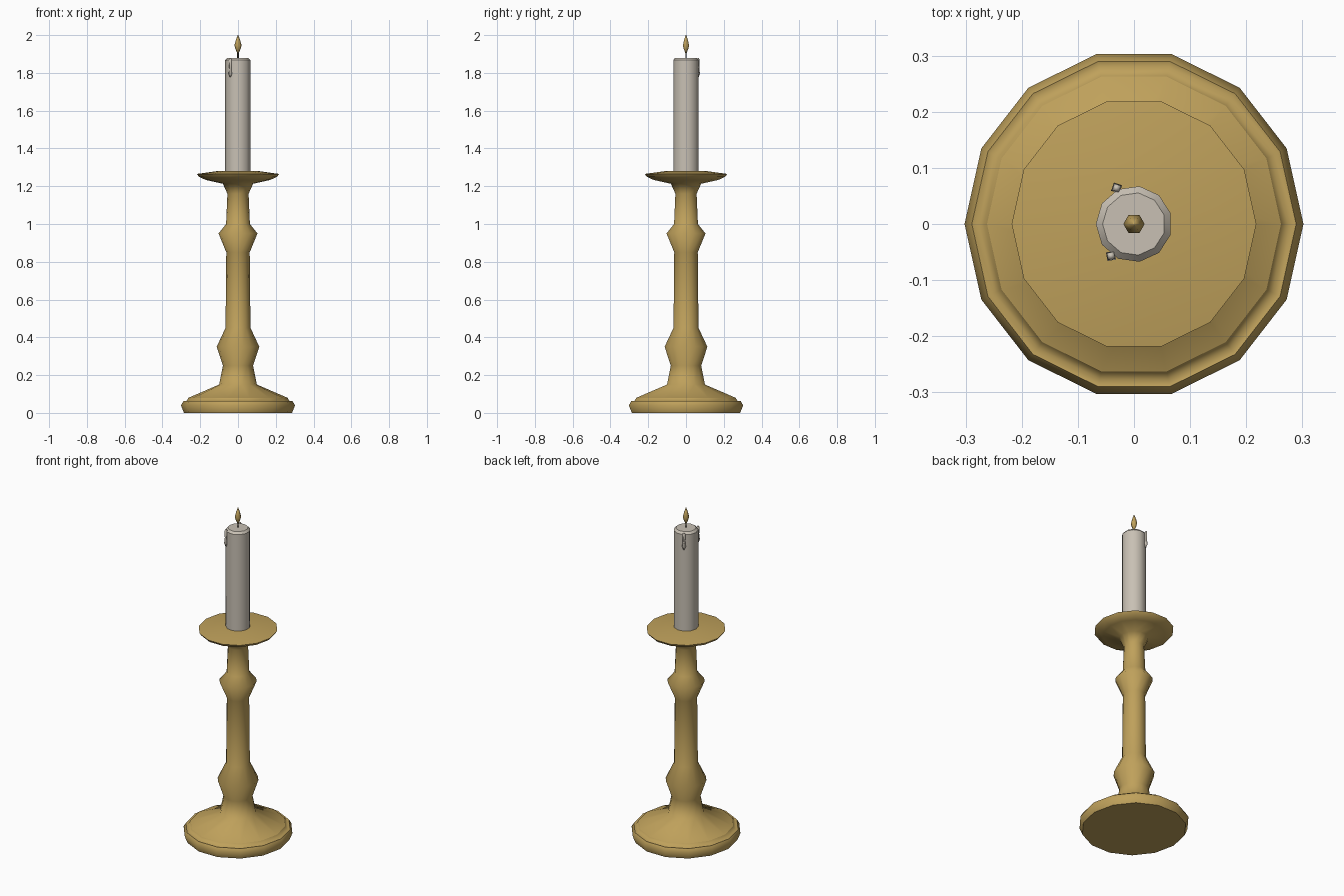
import bpy, bmesh, math

if "Cube" in bpy.data.objects:
    bpy.data.objects.remove(bpy.data.objects["Cube"])

def material(name, rgb):
    m = bpy.data.materials.new(name)
    m.diffuse_color = (*rgb, 1)
    m.use_nodes = True
    m.node_tree.nodes["Principled BSDF"].inputs["Base Color"].default_value = m.diffuse_color
    return m

BRASS = material("brass", (0.52, 0.355, 0.105))
WAX = material("wax", (0.58, 0.53, 0.455))
WICK = material("dark wick", (0.06, 0.045, 0.03))

def lathe(name, profile, sides, mat, sharp=(), loc=(0, 0, 0), turn=0.0, yscale=1.0):
    """Revolve (radius, z) points; rings listed in sharp keep a hard edge."""
    bm = bmesh.new()
    rings = []
    for r, z in profile:
        ring = []
        for i in range(sides):
            a = turn + 2 * math.pi * i / sides
            ring.append(bm.verts.new((r * math.cos(a), r * math.sin(a) * yscale, z)))
        rings.append(ring)
    for low, high in zip(rings, rings[1:]):
        for i in range(sides):
            j = (i + 1) % sides
            bm.faces.new((low[i], low[j], high[j], high[i]))
    bm.faces.new(rings[0][::-1])
    bm.faces.new(rings[-1])
    for f in bm.faces:
        f.smooth = True
    for k in sharp:
        for i in range(sides):
            bm.edges.get((rings[k][i], rings[k][(i + 1) % sides])).smooth = False
    me = bpy.data.meshes.new(name)
    bm.to_mesh(me)
    bm.free()
    me.materials.append(mat)
    ob = bpy.data.objects.new(name, me)
    ob.location = loc
    bpy.context.collection.objects.link(ob)
    return ob

# Round foot with a grooved rim, turned stem and drip tray
stick = [(0.286, 0), (0.302, 0.04), (0.289, 0.062), (0.276, 0.058), (0.262, 0.08),
         (0.10, 0.15), (0.08, 0.25), (0.113, 0.35), (0.066, 0.45), (0.062, 0.85),
         (0.103, 0.95), (0.063, 1.0), (0.056, 1.16), (0.08, 1.213), (0.17, 1.233),
         (0.207, 1.25), (0.218, 1.265), (0.11, 1.28)]
lathe("candlestick", stick, 14, BRASS, sharp=(0, 2, 4, 16), yscale=1.028)

# Candle with a bevelled top
lathe("candle", [(0.068, 1.265), (0.068, 1.867), (0.056, 1.88)], 11, WAX,
      sharp=(0, 1, 2), turn=math.pi)

# Wax drips running down the side
for name, x, y in (("front_drip", -0.041, -0.057), ("back_drip", -0.031, 0.064)):
    lathe(name, [(0.003, 1.777), (0.011, 1.795), (0.007, 1.83), (0.009, 1.87), (0.004, 1.879)],
          4, WAX, loc=(x, y, 0), turn=math.atan2(y, x))

# Wick and flame
lathe("wick", [(0.004, 1.875), (0.004, 1.915)], 6, WICK, sharp=(0, 1))
lathe("flame", [(0.004, 1.905), (0.013, 1.925), (0.019, 1.945), (0.012, 1.972), (0.0015, 2.0)],
      6, BRASS)
